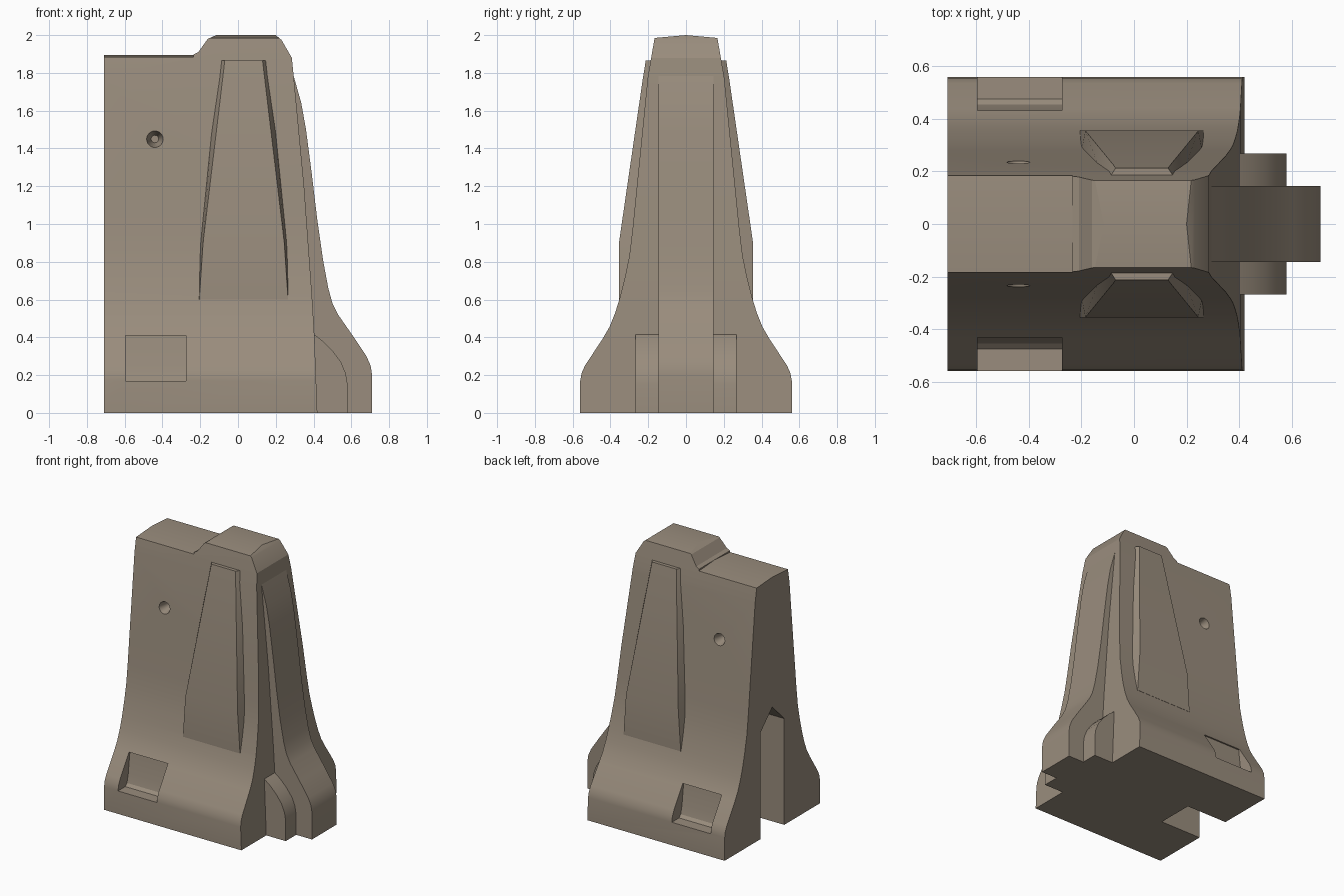
import bpy, bmesh, math
from mathutils import Vector, Matrix

if "Cube" in bpy.data.objects:
    bpy.data.objects.remove(bpy.data.objects["Cube"], do_unlink=True)

concrete = bpy.data.materials.new("taupe concrete")
concrete.use_nodes = True
concrete.diffuse_color = (0.32, 0.265, 0.205, 1)
bsdf = next(n for n in concrete.node_tree.nodes if n.type == 'BSDF_PRINCIPLED')
bsdf.inputs["Base Color"].default_value = concrete.diffuse_color
bsdf.inputs["Roughness"].default_value = 0.8


def finish(bm, name):
    bmesh.ops.recalc_face_normals(bm, faces=bm.faces)
    mesh = bpy.data.meshes.new(name)
    bm.to_mesh(mesh)
    bm.free()
    mesh.materials.append(concrete)
    obj = bpy.data.objects.new(name, mesh)
    bpy.context.collection.objects.link(obj)
    return obj


def prism(name, points, axis, start, end):
    """Extrude an outline along x (points are y, z) or y (points are x, z)."""
    bm = bmesh.new()
    place = (lambda u, v: (start, u, v)) if axis == 'x' else (lambda u, v: (u, start, v))
    face = bm.faces.new([bm.verts.new(place(u, v)) for u, v in points])
    new = bmesh.ops.extrude_face_region(bm, geom=[face])["geom"]
    step = end - start
    offset = Vector((step, 0, 0)) if axis == 'x' else Vector((0, step, 0))
    bmesh.ops.translate(bm, vec=offset, verts=[g for g in new if isinstance(g, bmesh.types.BMVert)])
    return finish(bm, name)


def activate(obj):
    bpy.ops.object.select_all(action='DESELECT')
    obj.select_set(True)
    bpy.context.view_layer.objects.active = obj


def boolean(obj, tool, operation):
    tool.hide_render = True
    mod = obj.modifiers.new("cut", 'BOOLEAN')
    mod.operation, mod.object, mod.solver = operation, tool, 'EXACT'
    activate(obj)
    bpy.ops.object.modifier_apply(modifier=mod.name)
    bpy.data.objects.remove(tool, do_unlink=True)


# Wall body: flared cross-section trimmed by the long outline
half = [(0.56, 0), (0.56, 0.17), (0.553, 0.21), (0.535, 0.25), (0.44, 0.395),
        (0.405, 0.455), (0.375, 0.53), (0.35, 0.61), (0.325, 0.71), (0.3, 0.83),
        (0.283, 0.97), (0.265, 1.15), (0.202, 1.78), (0.166, 1.985)]
section = half + [(0, 2.0)] + [(-y, z) for y, z in reversed(half)]
body = prism("wall_body", section, 'x', -0.71, 0.6)
outline = [(-0.8, -0.1), (0.422, -0.1), (0.42, 0), (0.405, 0.4), (0.392, 0.62),
           (0.35, 1.2), (0.298, 1.75), (0.285, 1.88), (0.23, 1.975), (0.2, 2.0),
           (0.18, 2.1), (-0.1, 2.1), (-0.115, 2.0), (-0.16, 1.98), (-0.21, 1.91),
           (-0.235, 1.897), (-0.8, 1.897)]
boolean(body, prism("outline_trim", outline, 'y', -1, 1), 'INTERSECT')

# Slight crown on the lower top
crown = [(-0.3, 1.876), (0, 1.896), (0.3, 1.876), (0.3, 2.1), (-0.3, 2.1)]
boolean(body, prism("crown_cutter", crown, 'x', -0.8, -0.235), 'DIFFERENCE')

# Peaked slot that receives a neighbouring tongue
slot = [(-0.14, -0.1), (0.14, -0.1), (0.14, 0.79), (0, 0.93), (-0.14, 0.79)]
boolean(body, prism("slot_cutter", slot, 'x', -0.8, -0.37), 'DIFFERENCE')

# Lifting pockets and conical tie holes on both faces
for side in (-1, 1):
    pocket = [(side * y, z) for y, z in
              [(0.7, 0.17), (0.475, 0.17), (0.455, 0.19), (0.44, 0.25), (0.42, 0.41), (0.7, 0.41)]]
    boolean(body, prism("pocket_cutter", pocket, 'x', -0.595, -0.275), 'DIFFERENCE')
    bm = bmesh.new()
    bmesh.ops.create_cone(bm, cap_ends=True, segments=24, radius1=0.02, radius2=0.06, depth=0.16,
                          matrix=Matrix.Translation((-0.44, side * 0.22, 1.45))
                          @ Matrix.Rotation(-side * math.pi / 2, 4, 'X'))
    boolean(body, finish(bm, "hole_cutter"), 'DIFFERENCE')
parts = [body]

# Interlocking tongue on the end
tongue = [(0.2, 0), (0.71, 0), (0.71, 0.2), (0.702, 0.25), (0.68, 0.3), (0.61, 0.405),
          (0.53, 0.52), (0.5, 0.58), (0.478, 0.66), (0.45, 0.81), (0.42, 1.02), (0.39, 1.27),
          (0.36, 1.5), (0.335, 1.64), (0.29, 1.8), (0.2, 1.8)]
parts.append(prism("end_tongue", tongue, 'y', -0.145, 0.145))

# Rounded pads beside the tongue and tapered buttresses on each face
pad = [(0.3, 0), (0.58, 0), (0.58, 0.15), (0.57, 0.21), (0.545, 0.27), (0.5, 0.33),
       (0.45, 0.38), (0.404, 0.415), (0.3, 0.415)]
levels = [(0.6, -0.205, 0.265, 0.355), (0.9, -0.185, 0.245, 0.355),
          (1.78, -0.08, 0.14, 0.227), (1.865, -0.07, 0.13, 0.213)]
for side, label in ((-1, "front"), (1, "back")):
    parts.append(prism(label + "_pad", pad, 'y', side * 0.13, side * 0.268))
    bm = bmesh.new()
    for z, left, right, depth in levels:
        for x, y in ((left, depth), (right, depth), (left - 0.04, 0.15), (right + 0.04, 0.15)):
            bm.verts.new((x, side * y, z))
    hull = bmesh.ops.convex_hull(bm, input=bm.verts)
    spare = {v for v in hull["geom_interior"] + hull["geom_unused"] if isinstance(v, bmesh.types.BMVert)}
    bmesh.ops.delete(bm, geom=list(spare), context='VERTS')
    parts.append(finish(bm, label + "_buttress"))

for obj in parts:
    activate(obj)
    bpy.ops.object.shade_smooth_by_angle(angle=math.radians(22))
